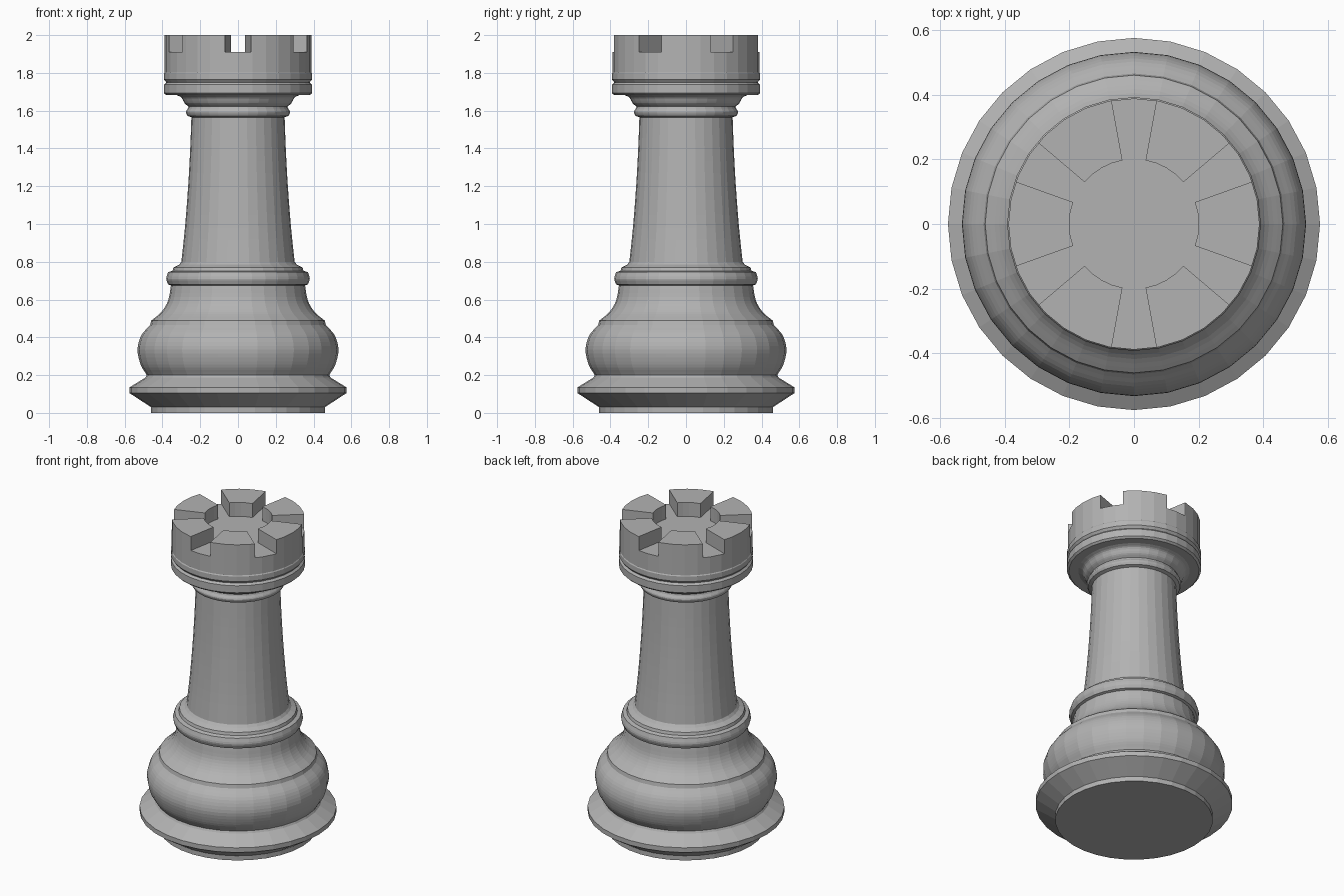
import bpy, bmesh
from math import sin, cos, radians, tau
from mathutils import Vector

if "Cube" in bpy.data.objects:
    bpy.data.objects.remove(bpy.data.objects["Cube"], do_unlink=True)

SIDES = 32

grey = bpy.data.materials.new("stone grey")
grey.use_nodes = True
colour = (0.45, 0.45, 0.45, 1)
grey.diffuse_color = colour
grey.node_tree.nodes["Principled BSDF"].inputs["Base Color"].default_value = colour


def make_object(name, bm):
    bmesh.ops.recalc_face_normals(bm, faces=bm.faces)
    mesh = bpy.data.meshes.new(name)
    bm.to_mesh(mesh)
    bm.free()
    mesh.materials.append(grey)
    obj = bpy.data.objects.new(name, mesh)
    bpy.context.collection.objects.link(obj)
    return obj


def curve(points, steps=4):
    """Smooth curve through the (radius, height) points."""
    p = [Vector(q) for q in points]
    p = [2 * p[0] - p[1]] + p + [2 * p[-1] - p[-2]]
    out = []
    for a, b, c, d in zip(p, p[1:], p[2:], p[3:]):
        for i in range(steps):
            t = i / steps
            out.append((2 * b + (c - a) * t + (2 * a - 5 * b + 4 * c - d) * t ** 2
                        + (3 * b - a - 3 * c + d) * t ** 3) / 2)
    return out + [p[-2]]


def lathe(name, profile):
    """Closed turned solid, capped at both ends."""
    bm = bmesh.new()
    rings = [[bm.verts.new((r * cos(tau * i / SIDES), r * sin(tau * i / SIDES), z))
              for i in range(SIDES)] for r, z in profile]
    for low, high in zip(rings, rings[1:]):
        for i in range(SIDES):
            j = (i + 1) % SIDES
            bm.faces.new((low[i], low[j], high[j], high[i]))
    bm.faces.new(rings[0])
    bm.faces.new(rings[-1])
    return make_object(name, bm)


# Turned profile of the piece, from foot to crown
foot = [(0.46, 0), (0.46, 0.03), (0.575, 0.105), (0.575, 0.135), (0.49, 0.187)]
bulge = curve([(0.483, 0.2), (0.515, 0.255), (0.532, 0.335), (0.512, 0.41), (0.465, 0.465)])
shoulder = curve([(0.46, 0.488), (0.405, 0.535), (0.37, 0.595), (0.355, 0.675)])
lower_ring = curve([(0.37, 0.68), (0.38, 0.71), (0.37, 0.745)], 3)
step = [(0.347, 0.752), (0.342, 0.77), (0.312, 0.785)]
shaft = curve([(0.3, 0.8), (0.281, 0.98), (0.264, 1.2), (0.253, 1.4), (0.247, 1.565)], 3)
upper_ring = curve([(0.268, 1.572), (0.276, 1.593), (0.265, 1.612)], 3)
flare = curve([(0.262, 1.622), (0.283, 1.64), (0.3, 1.67), (0.325, 1.682)], 3)
body = lathe("tower_body", foot + bulge + shoulder + lower_ring + step + shaft
             + upper_ring + flare + [(0.38, 1.682), (0.392, 1.693), (0.392, 1.738),
                                     (0.38, 1.75)])
crown = lathe("crown", [(0.38, 1.75), (0.392, 1.765), (0.392, 1.797),
                        (0.388, 1.803), (0.388, 2)])

# Cutter for the crown: a round well with six radial notches
bm = bmesh.new()
outline = []
for k in range(6):
    middle = 30 + 60 * k
    for r, offset in [(0.2, -10.3), (0.5, -10.3), (0.5, 10.3), (0.2, 10.3),
                      (0.2, 20), (0.2, 30), (0.2, 40)]:
        a = radians(middle + offset)
        outline.append(bm.verts.new((r * cos(a), r * sin(a), 1.91)))
face = bm.faces.new(outline)
top = bmesh.ops.extrude_face_region(bm, geom=[face])["geom"]
bmesh.ops.translate(bm, vec=(0, 0, 0.3),
                    verts=[v for v in top if isinstance(v, bmesh.types.BMVert)])
cutter = make_object("notch_cutter", bm)
cutter.hide_render = True
cutter.hide_set(True)
cut = crown.modifiers.new("notches", "BOOLEAN")
cut.operation = "DIFFERENCE"
cut.solver = "EXACT"
cut.object = cutter
